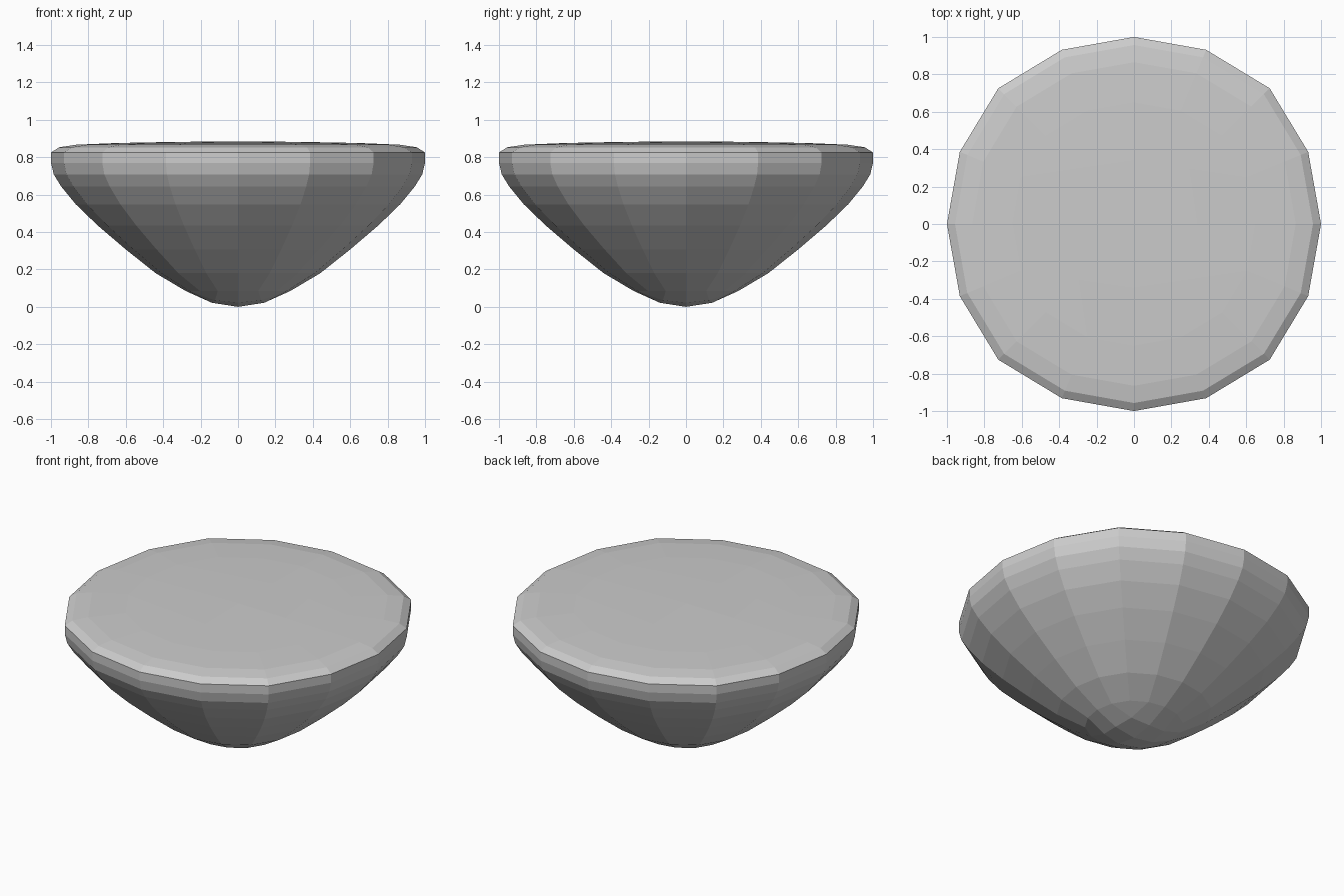
import bpy, bmesh
from math import cos, sin, radians

if "Cube" in bpy.data.objects:
    bpy.data.objects.remove(bpy.data.objects["Cube"])

# Outline from bottom cap edge, over the rim, to top cap edge: (radius, height)
profile = [(0.28, 0.085), (0.44, 0.18), (0.60, 0.307), (0.75, 0.435),
           (0.867, 0.548), (0.945, 0.643), (0.985, 0.708), (1.0, 0.77),
           (1.0, 0.825), (0.957, 0.853), (0.865, 0.867), (0.65, 0.876)]

# Slightly squared 16-sided cross-section: radius factor by step from the axes
SQUARE = [1.0, 1.008, 1.026, 1.008]

bm = bmesh.new()


def point(step, r, z):
    a = radians(22.5 * step)
    return bm.verts.new((r * cos(a), r * sin(a), z))


def cap(ring, centre_z, axis, corner):
    """Close a 16-sided ring with a 4 x 4 grid of quads."""
    c = bm.verts.new((0, 0, centre_z))
    inner = [point(2 * k, *(corner if k % 2 else axis)) for k in range(8)]
    for k in range(0, 8, 2):
        i, o = 2 * k, k + 1
        a, b, d = inner[k], inner[o], inner[(k + 2) % 8]
        bm.faces.new((c, a, b, d))
        bm.faces.new((a, ring[i], ring[i + 1], b))
        bm.faces.new((b, ring[i + 1], ring[i + 2], ring[i + 3]))
        bm.faces.new((d, b, ring[i + 3], ring[(i + 4) % 16]))


# Side wall and rounded rim
rings = [[point(s, r * SQUARE[s % 4], z) for s in range(16)] for r, z in profile]
for lo, hi in zip(rings, rings[1:]):
    for s in range(16):
        n = (s + 1) % 16
        bm.faces.new((lo[s], lo[n], hi[n], hi[s]))

# Pointed bottom and shallow domed top
cap(rings[0], 0.0, (0.14, 0.022), (0.175, 0.035))
cap(rings[-1], 0.885, (0.34, 0.882), (0.42, 0.881))

bmesh.ops.recalc_face_normals(bm, faces=bm.faces[:])
mesh = bpy.data.meshes.new("rounded_bowl_body")
bm.to_mesh(mesh)
bm.free()
bpy.context.collection.objects.link(bpy.data.objects.new("rounded_bowl_body", mesh))
